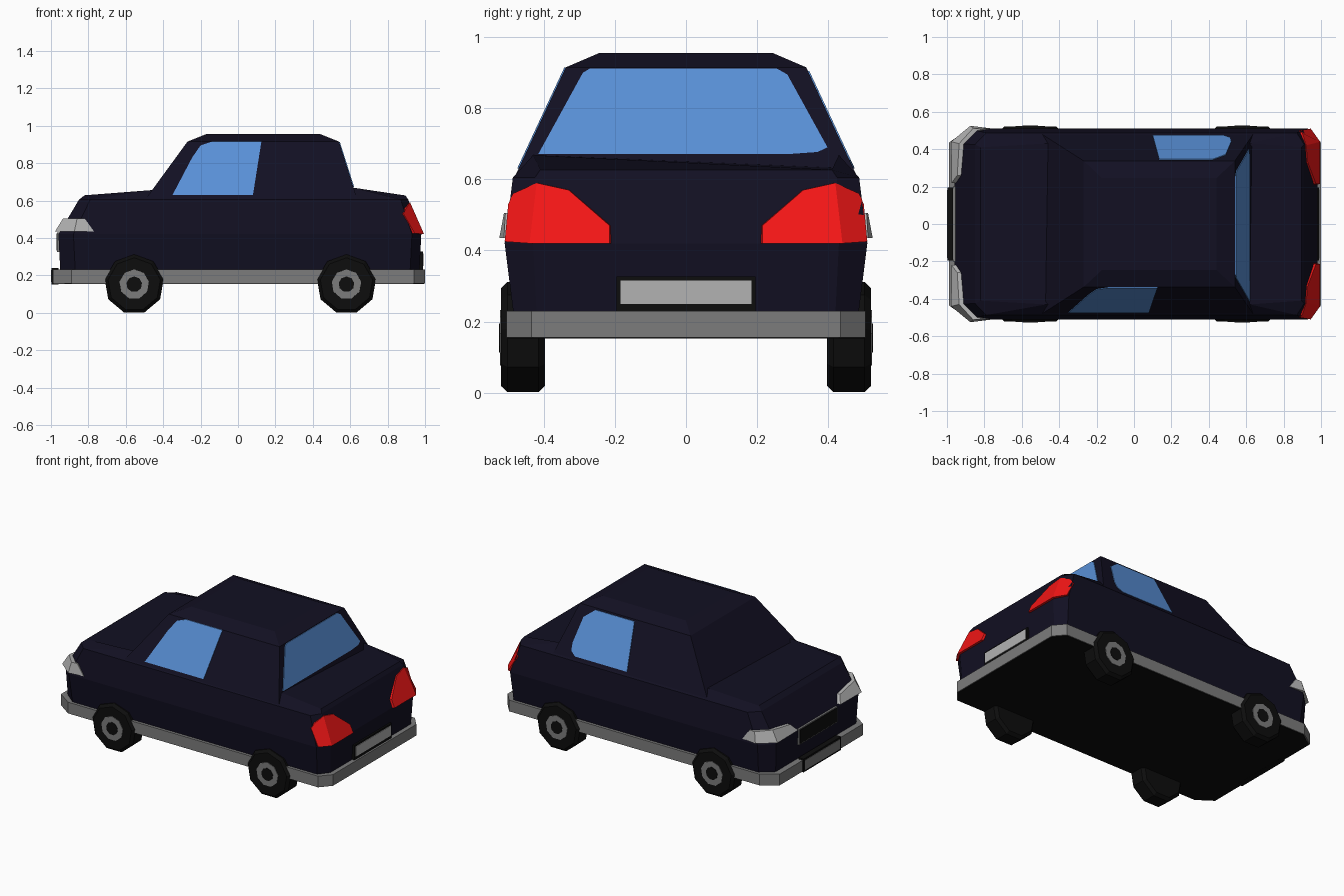
import bpy, bmesh
from math import sin, cos, pi

if "Cube" in bpy.data.objects:
    bpy.data.objects.remove(bpy.data.objects["Cube"])


def material(name, rgb):
    m = bpy.data.materials.new(name)
    m.diffuse_color = (*rgb, 1)
    m.use_nodes = True
    m.node_tree.nodes["Principled BSDF"].inputs["Base Color"].default_value = m.diffuse_color
    return m


PAINT = material("dark_paint", (0.006, 0.005, 0.016))
BLACK = material("black", (0.004, 0.004, 0.004))
TRIM = material("grey_trim", (0.20, 0.20, 0.20))
LIGHT = material("pale_grey", (0.45, 0.45, 0.45))
GLASS = material("blue_glass", (0.10, 0.28, 0.68))
RED = material("red", (0.9, 0.008, 0.008))


def loft(name, rings, mat):
    """Join equal-length rings of points with side faces and cap both ends."""
    bm = bmesh.new()
    loops = [[bm.verts.new(p) for p in r] for r in rings]
    n = len(loops[0])
    for a, b in zip(loops, loops[1:]):
        for i in range(n):
            j = (i + 1) % n
            bm.faces.new((a[i], a[j], b[j], b[i]))
    bm.faces.new(loops[0][::-1])
    bm.faces.new(loops[-1])
    bmesh.ops.recalc_face_normals(bm, faces=bm.faces)
    me = bpy.data.meshes.new(name)
    bm.to_mesh(me)
    bm.free()
    me.materials.append(mat)
    ob = bpy.data.objects.new(name, me)
    bpy.context.collection.objects.link(ob)
    return ob


def plan(half, z):
    """Closed outline from (x, y) points of one side, mirrored across y."""
    pts = [(x, y, z) for x, y in half]
    return pts + [(x, -y, z) for x, y, z in reversed(pts)]


def box(name, x, y, z, mat):
    ring = lambda h: [(x[0], y[0], h), (x[1], y[0], h), (x[1], y[1], h), (x[0], y[1], h)]
    return loft(name, [ring(z[0]), ring(z[1])], mat)


def flip(ring, s):
    return [(x, y * s, z) for x, y, z in ring]


def shift(ring, dx, dy):
    return [(x + dx, y + dy, z) for x, y, z in ring]


# Lower body: sill, belt, shoulder, then the sloping bonnet and boot top
deck = [(-0.82, 0.41, 0.628), (-0.47, 0.43, 0.655), (0.62, 0.43, 0.668), (0.895, 0.41, 0.627)]
loft("lower_body", [
    plan([(-0.95, 0.42), (-0.87, 0.485), (0.92, 0.485), (0.97, 0.42)], 0.22),
    plan([(-0.96, 0.43), (-0.88, 0.51), (0.93, 0.51), (0.98, 0.43)], 0.42),
    plan([(-0.85, 0.425), (-0.79, 0.487), (0.87, 0.487), (0.91, 0.425)], 0.605),
    deck + flip(deck[::-1], -1)], PAINT)

# Cabin with bevelled roof edge
loft("cabin", [plan([(x0, y), (x1, y)], z) for x0, x1, y, z in (
    (-0.50, 0.64, 0.485, 0.60), (-0.27, 0.54, 0.338, 0.915), (-0.17, 0.44, 0.245, 0.955))], PAINT)

# Wrap-round bumper and sill band, with dark underside
band = [(-0.99, 0.435), (-0.89, 0.505), (0.94, 0.505), (1.0, 0.435)]
loft("bumper_band", [plan(band, 0.156), plan(band, 0.23)], TRIM)
under = [(x * 0.995, y * 0.99) for x, y in band]
loft("underside", [plan(under, 0.153), plan(under, 0.16)], BLACK)


# Side windows lie on the sloping cabin sides
def side_window(name, outline, s):
    ring = [(x, s * (0.485 - (z - 0.6) * 0.4667), z) for x, z in outline]
    loft(name, [shift(ring, 0, -s * 0.01), shift(ring, 0, s * 0.004)], GLASS)


side_window("front_side_window", [(-0.35, 0.63), (0.08, 0.63), (0.125, 0.915),
            (-0.14, 0.915), (-0.20, 0.895), (-0.245, 0.83)], -1)
side_window("rear_side_window", [(0.135, 0.63 + 0.275), (0.42, 0.905), (0.49, 0.85),
            (0.52, 0.70), (0.515, 0.655), (0.48, 0.63), (0.10, 0.63)], 1)

# Rear window
ring = [(0.64 - (z - 0.6) * 0.3175, y, z) for y, z in (
    (-0.415, 0.672), (0.30, 0.672), (0.37, 0.677), (0.398, 0.69), (0.285, 0.895),
    (0.255, 0.912), (-0.27, 0.912), (-0.29, 0.9))]
loft("rear_window", [shift(ring, -0.01, 0), shift(ring, 0.004, 0)], GLASS)

# Head and tail lights wrapping round the corners
head_low = [(-0.975, 0.22, 0.435), (-0.978, 0.44, 0.435), (-0.875, 0.525, 0.435),
            (-0.77, 0.512, 0.435), (-0.80, 0.40, 0.435), (-0.90, 0.22, 0.435)]
head_top = [(-0.945, 0.26, 0.48), (-0.935, 0.43, 0.505), (-0.86, 0.512, 0.505),
            (-0.82, 0.508, 0.505), (-0.82, 0.40, 0.505), (-0.88, 0.26, 0.48)]
tail_inner = [(0.215, 0.42), (0.215, 0.47), (0.33, 0.57), (0.42, 0.59)]
tail = [(0.995 - (z - 0.42) * 0.44, y, z) for y, z in tail_inner]
tail += [(0.90, 0.487, 0.56), (0.885, 0.50, 0.53), (0.945, 0.51, 0.425), (0.995, 0.44, 0.42)]
tail_back = [(x - 0.06, y * 0.93, z) for x, y, z in tail]
for side, s in (("left", 1), ("right", -1)):
    loft(side + "_headlight", [flip(head_low, s), flip(head_top, s)], LIGHT)
    # Two faces meeting on the corner edge
    for part, ids in (("rear", (0, 1, 2, 3, 7)), ("side", (3, 4, 5, 6, 7))):
        loft(f"{side}_tail_light_{part}", [flip([tail_back[i] for i in ids], s),
                                           flip([tail[i] for i in ids], s)], RED)

# Grille and number plates
box("grille_frame", (-0.967, -0.93), (-0.20, 0.20), (0.325, 0.43), TRIM)
box("grille", (-0.97, -0.93), (-0.19, 0.19), (0.332, 0.423), BLACK)
box("front_plate_frame", (-0.997, -0.96), (-0.195, 0.195), (0.152, 0.24), BLACK)
box("front_plate", (-1.0, -0.96), (-0.183, 0.183), (0.164, 0.228), TRIM)
box("rear_plate_frame", (0.94, 0.988), (-0.195, 0.195), (0.225, 0.327), BLACK)
box("rear_plate", (0.94, 0.992), (-0.184, 0.184), (0.25, 0.316), LIGHT)


# Nine-sided wheels with hub ring and cap
def disc(cx, r, y):
    return [(cx + r * sin(2 * pi * i / 9), y, 0.152 + r * cos(2 * pi * i / 9)) for i in range(9)]


for end, cx in (("front", -0.555), ("rear", 0.58)):
    for side, s in (("left", 1), ("right", -1)):
        for part, mat, prof in (
                ("tyre", BLACK, ((0.142, 0.397), (0.16, 0.415), (0.16, 0.502), (0.142, 0.52))),
                ("hub", TRIM, ((0.082, 0.50), (0.08, 0.523))),
                ("cap", BLACK, ((0.042, 0.50), (0.042, 0.526)))):
            loft(f"{end}_{side}_wheel_{part}", [disc(cx, r, s * y) for r, y in prof], mat)
